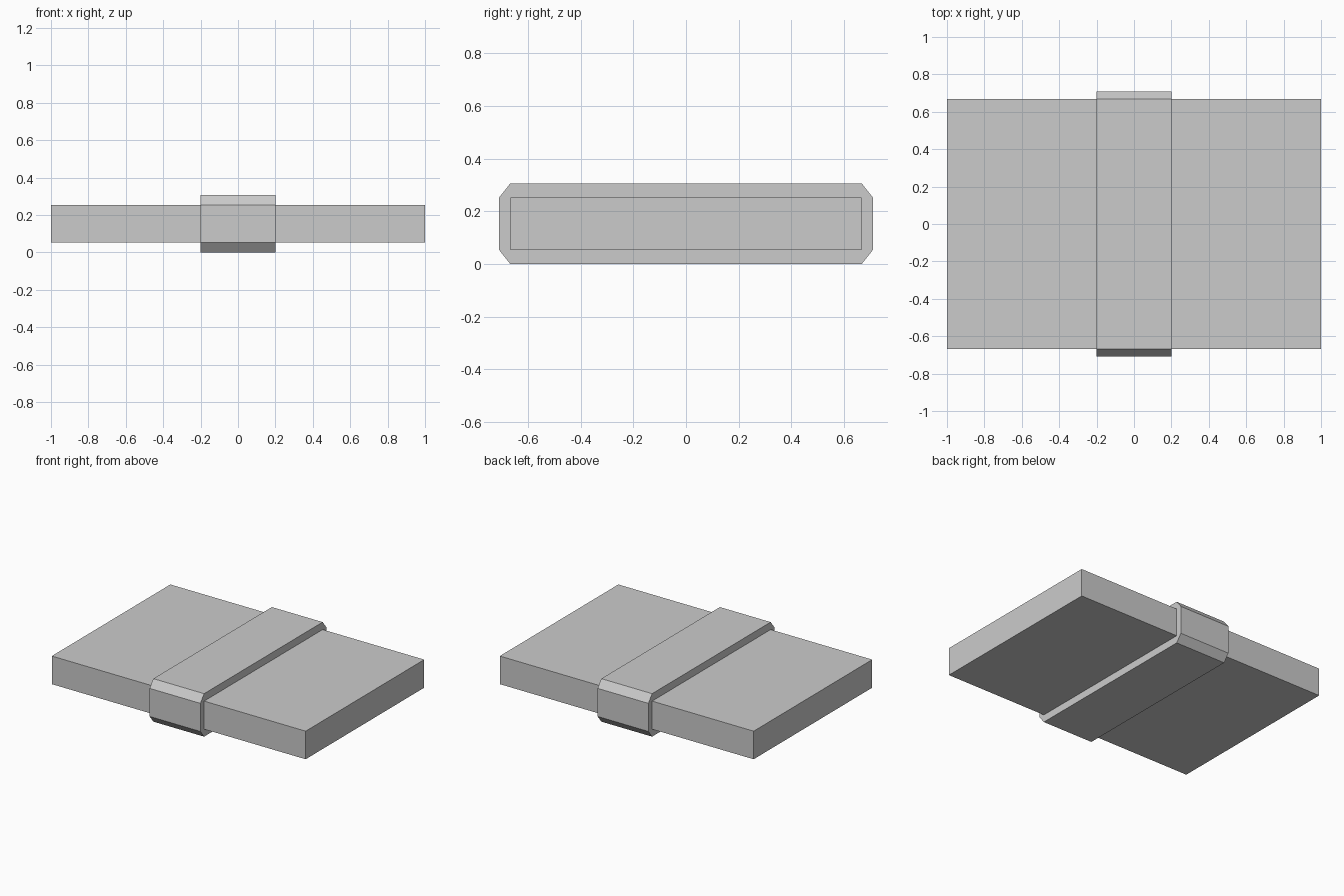
import bpy
import bmesh

if "Cube" in bpy.data.objects:
    bpy.data.objects.remove(bpy.data.objects["Cube"], do_unlink=True)

grey = bpy.data.materials.new("light grey")
grey.use_nodes = True
colour = (0.6, 0.6, 0.6, 1)
grey.diffuse_color = colour
grey.node_tree.nodes["Principled BSDF"].inputs["Base Color"].default_value = colour


def extrude_along_x(name, profile, half_width):
    """Make a closed prism from a (y, z) profile, centred on x = 0."""
    bm = bmesh.new()
    face = bm.faces.new([bm.verts.new((-half_width, y, z)) for y, z in profile])
    result = bmesh.ops.extrude_face_region(bm, geom=[face], use_keep_orig=True)
    moved = [v for v in result["geom"] if isinstance(v, bmesh.types.BMVert)]
    bmesh.ops.translate(bm, verts=moved, vec=(2 * half_width, 0, 0))
    bmesh.ops.recalc_face_normals(bm, faces=bm.faces)
    mesh = bpy.data.meshes.new(name)
    bm.to_mesh(mesh)
    bm.free()
    mesh.materials.append(grey)
    obj = bpy.data.objects.new(name, mesh)
    bpy.context.collection.objects.link(obj)
    return obj


depth, low, high = 0.667, 0.053, 0.253
outer, top = 0.709, 0.306

# Flat slab
extrude_along_x("slab", [(-depth, low), (depth, low), (depth, high), (-depth, high)], 1)

# Chamfered band wrapped around the middle
extrude_along_x("band", [(-depth, 0), (depth, 0), (outer, low), (outer, high),
                         (depth, top), (-depth, top), (-outer, high), (-outer, low)], 0.2)
